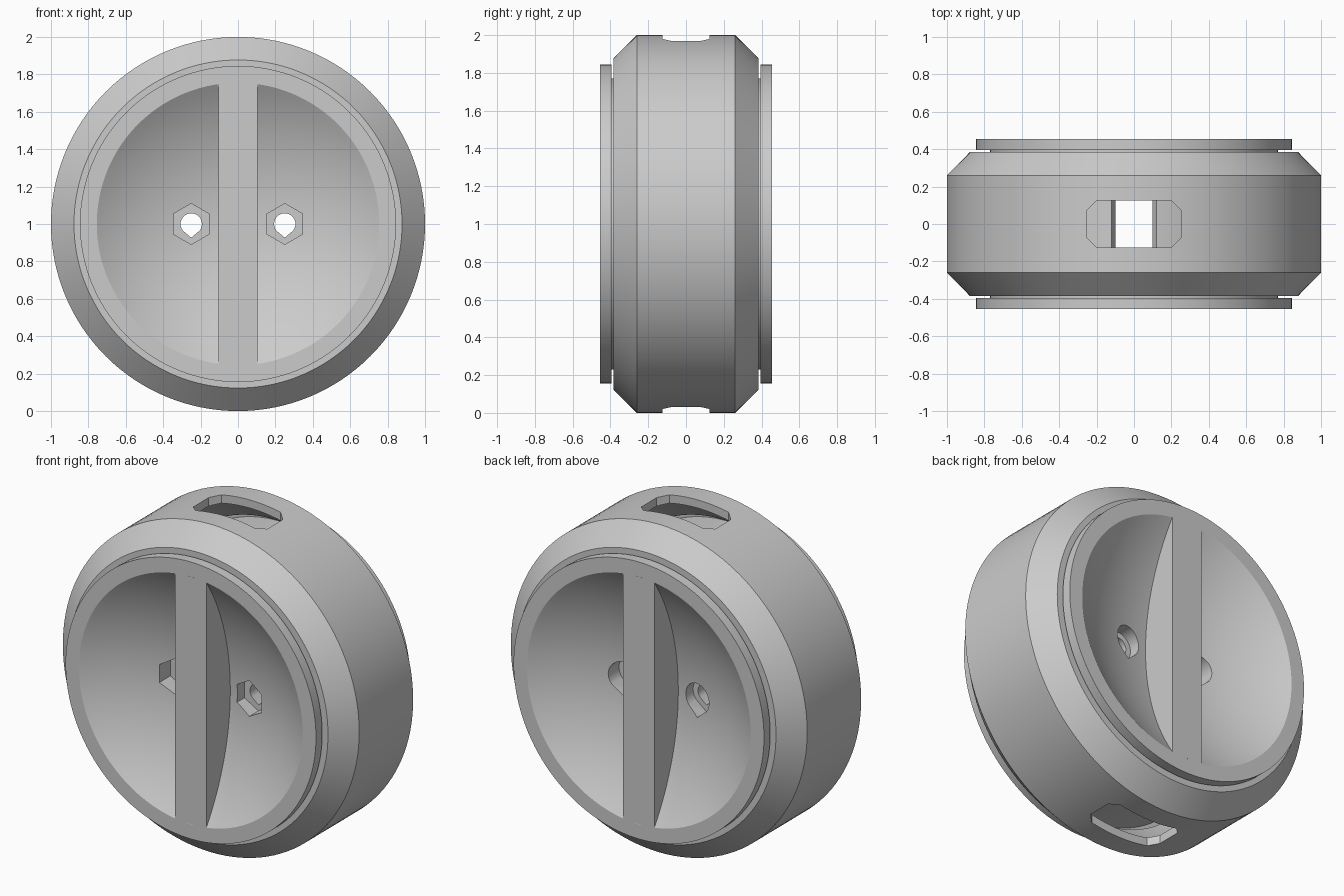
import bpy, bmesh
from math import sin, cos, pi, radians, sqrt
from mathutils import Vector

old = bpy.data.objects.get("Cube")
if old:
    bpy.data.objects.remove(old, do_unlink=True)

CENTRE = Vector((0, 0, 1))
grey = bpy.data.materials.new("plain_grey")
grey.use_nodes = True
grey.diffuse_color = (0.6, 0.6, 0.6, 1)
grey.node_tree.nodes["Principled BSDF"].inputs["Base Color"].default_value = (0.6, 0.6, 0.6, 1)


def finish(name, bm):
    bmesh.ops.recalc_face_normals(bm, faces=bm.faces)
    mesh = bpy.data.meshes.new(name)
    bm.to_mesh(mesh)
    bm.free()
    mesh.materials.append(grey)
    ob = bpy.data.objects.new(name, mesh)
    bpy.context.collection.objects.link(ob)
    return ob


def lathe(name, profile, closed):
    """Spin (radius, y) points round the y axis."""
    bm = bmesh.new()
    vs = [bm.verts.new((r, y, 1)) for r, y in profile]
    pairs = list(zip(vs, vs[1:])) + ([(vs[-1], vs[0])] if closed else [])
    es = [bm.edges.new(p) for p in pairs]
    bmesh.ops.spin(bm, geom=vs + es, cent=CENTRE, axis=(0, 1, 0),
                   angle=2 * pi, steps=128, use_merge=True)
    bmesh.ops.remove_doubles(bm, verts=bm.verts, dist=1e-5)
    bmesh.ops.dissolve_degenerate(bm, edges=bm.edges, dist=1e-6)
    return finish(name, bm)


def prism(name, outline, direction):
    """Extrude an outline of 3D points along a vector."""
    bm = bmesh.new()
    face = bm.faces.new([bm.verts.new(p) for p in outline])
    out = bmesh.ops.extrude_face_region(bm, geom=[face], use_keep_orig=True)
    bmesh.ops.translate(bm, vec=direction,
                        verts=[g for g in out["geom"] if isinstance(g, bmesh.types.BMVert)])
    return finish(name, bm)


def cut(target, cutter):
    mod = target.modifiers.new("cut", 'BOOLEAN')
    mod.operation, mod.solver, mod.object = 'DIFFERENCE', 'EXACT', cutter
    bpy.context.view_layer.objects.active = target
    bpy.ops.object.modifier_apply(modifier=mod.name)
    bpy.data.objects.remove(cutter, do_unlink=True)


def smooth(ob):
    bpy.ops.object.select_all(action='DESELECT')
    ob.select_set(True)
    bpy.context.view_layer.objects.active = ob
    bpy.ops.object.shade_smooth_by_angle(angle=radians(25))


def chamfered(x, y, c, z):
    return [(x, y - c, z), (x - c, y, z), (c - x, y, z), (-x, y - c, z),
            (-x, c - y, z), (c - x, -y, z), (x - c, -y, z), (x, c - y, z)]


def teardrop(x, r, y):
    """Round hole outline with a point at the bottom."""
    pts = [(x + r * cos(a), y, 1 + r * sin(a))
           for a in (radians(-40 + 260 * i / 32) for i in range(33))]
    return pts + [(x, y, 1 - 1.28 * r)]


# Hollow outer ring with bevelled shoulders
half = [(1, 0.26), (0.877, 0.385), (0.8, 0.385), (0.8, 0.345), (0.95, 0.22)]
ring = lathe("outer_ring", half + [(r, -y) for r, y in reversed(half)], True)
cut(ring, prism("slot_cutter", chamfered(0.25, 0.125, 0.05, -0.2), (0, 0, 2.4)))
smooth(ring)

# Core with a flange and a spherical bowl on each face
RIM, DEPTH, FACE = 0.755, 0.235, 0.455
R = (RIM ** 2 + DEPTH ** 2) / (2 * DEPTH)
bowl = []
for i in range(25):
    r = RIM * i / 24
    bowl.append((r, FACE - DEPTH + R - sqrt(R * R - r * r)))
side = bowl + [(0.845, FACE), (0.845, 0.395), (0.77, 0.395)]
core = lathe("core", side + [(r, -y) for r, y in reversed(side)], False)

# Cord tunnel through the core, with a slightly wider mouth at each end
cut(core, prism("tunnel_cutter", [(x, y, 0) for x, y in
    ((-0.1, -0.127), (0.1, -0.127), (0.1, 0.127), (-0.1, 0.127))], (0, 0, 2)))
for s in (-1, 1):
    mouth = [(-0.1, -0.127, 1 + s * 0.72), (0.1, -0.127, 1 + s * 0.72),
             (0.13, -0.127, 1 + s * 0.78), (-0.13, -0.127, 1 + s * 0.78)]
    cut(core, prism("mouth_cutter", mouth, (0, 0.254, 0)))

# Bolt holes: hex nut pocket in front, round head pocket behind
for x in (-0.25, 0.25):
    cut(core, prism("bolt_cutter", teardrop(x, 0.057, -0.6), (0, 1.2, 0)))
    hexagon = [(x + 0.109 * sin(i * pi / 3), -0.6, 1 + 0.109 * cos(i * pi / 3))
               for i in range(6)]
    cut(core, prism("nut_cutter", hexagon, (0, 0.44, 0)))
    cut(core, prism("head_cutter", teardrop(x, 0.09, 0.16), (0, 0.44, 0)))
smooth(core)

# Grip bar across each bowl
for name, s in (("front_grip_bar", -1), ("back_grip_bar", 1)):
    prism(name, [(x, s * 0.14, z) for x, z in
          ((-0.105, 0.246), (0.105, 0.246), (0.105, 1.754), (-0.105, 1.754))],
          (0, s * (FACE - 0.14), 0))
